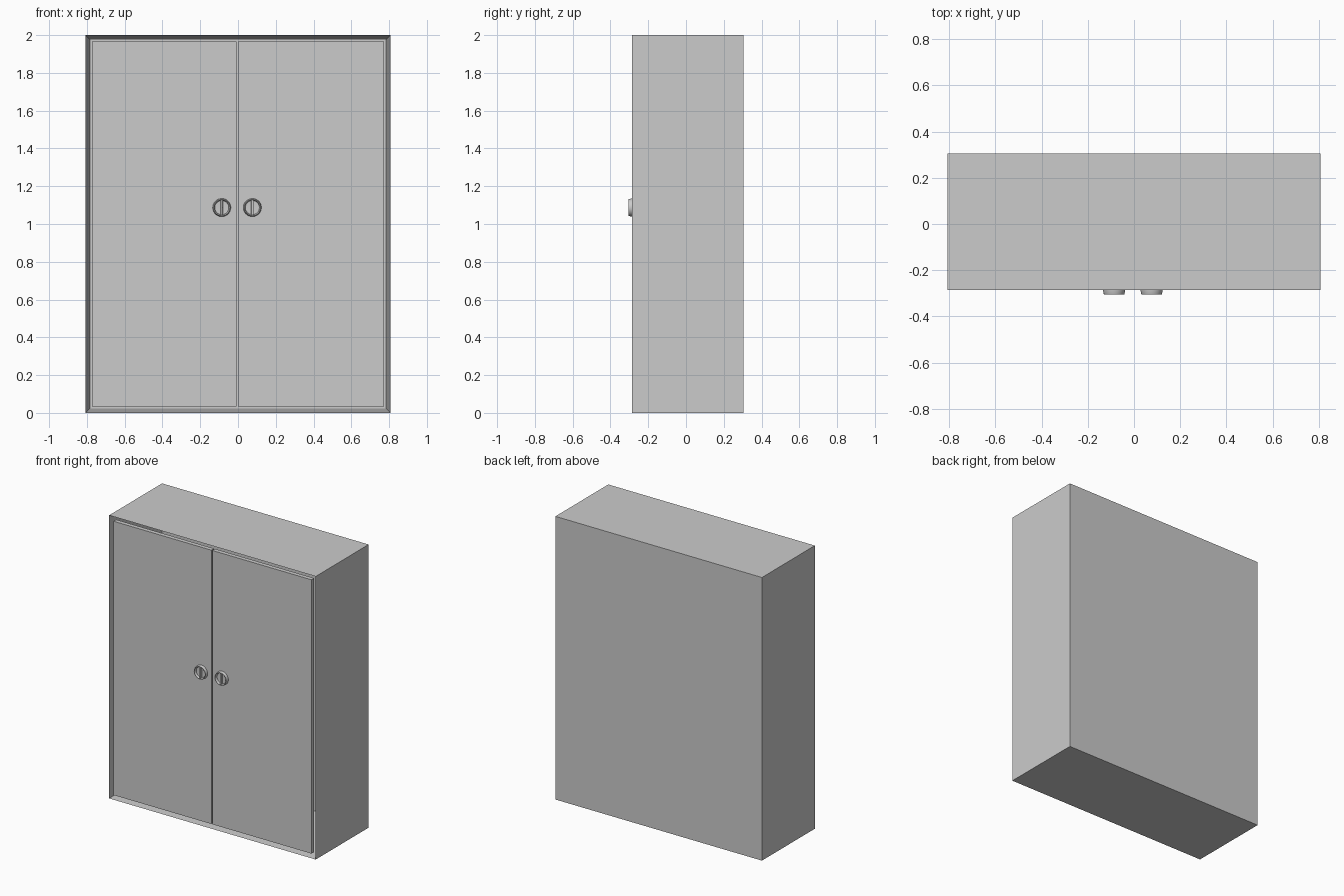
import bpy, bmesh, math

if "Cube" in bpy.data.objects:
    bpy.data.objects.remove(bpy.data.objects["Cube"])

W, FRONT, BACK, H = 0.807, -0.285, 0.305, 2.0   # half width, depth range, height
T = 0.033                                       # panel thickness
GAP_X, GAP = -0.005, 0.004                      # door split position, half width


def box(name, x0, x1, y0, y1, z0, z1):
    bm = bmesh.new()
    bmesh.ops.create_cube(bm, size=1)
    for v in bm.verts:
        v.co.x = x1 if v.co.x > 0 else x0
        v.co.y = y1 if v.co.y > 0 else y0
        v.co.z = z1 if v.co.z > 0 else z0
    return finish(name, bm)


def finish(name, bm):
    bmesh.ops.recalc_face_normals(bm, faces=bm.faces)
    me = bpy.data.meshes.new(name)
    bm.to_mesh(me)
    bm.free()
    ob = bpy.data.objects.new(name, me)
    bpy.context.collection.objects.link(ob)
    return ob


# Carcass: one box with the front opened into a hollow interior
body = box("wardrobe_body", -W, W, FRONT, BACK, 0, H)
bm = bmesh.new()
bm.from_mesh(body.data)
front = [f for f in bm.faces if f.normal.y < -0.5]
bmesh.ops.inset_region(bm, faces=front, thickness=T)
bmesh.ops.translate(bm, verts=front[0].verts, vec=(0, BACK - FRONT - T, 0))
bm.to_mesh(body.data)
bm.free()

# Doors sit flush in the opening
box("left_door", -W + T, GAP_X - GAP, FRONT, FRONT + 0.03, T, H - T)
box("right_door", GAP_X + GAP, W - T, FRONT, FRONT + 0.03, T, H - T)

# Round dished pulls: lathed rim (radius, distance from door) with a vertical bar
PROFILE = [(0.048, 0), (0.0475, 0.004), (0.045, 0.017), (0.044, 0.0195),
           (0.0425, 0.02), (0.0405, 0.0185), (0.039, 0.014), (0.037, 0.004), (0, 0.002)]
KNOB_Z = 1.087


def pull(name, cx):
    bm = bmesh.new()
    vs = [bm.verts.new((r, -d, 0)) for r, d in PROFILE]
    es = [bm.edges.new(p) for p in zip(vs, vs[1:])]
    bmesh.ops.spin(bm, geom=vs + es, cent=(0, 0, 0), axis=(0, 1, 0),
                   angle=math.tau, steps=40)
    bmesh.ops.remove_doubles(bm, verts=bm.verts, dist=1e-5)
    ob = finish(name, bm)
    if sum(p.normal.y * p.area for p in ob.data.polygons) > 0:
        ob.data.flip_normals()
    ob.location = (cx, FRONT, KNOB_Z)
    bpy.ops.object.select_all(action='DESELECT')
    ob.select_set(True)
    bpy.context.view_layer.objects.active = ob
    bpy.ops.object.shade_smooth_by_angle(angle=math.radians(40))


for side, s in (("left", -1), ("right", 1)):
    cx = GAP_X + s * 0.081
    pull(side + "_pull", cx)
    bar = box(side + "_pull_bar", cx - 0.006, cx + 0.006, FRONT - 0.018, FRONT,
              KNOB_Z - 0.04, KNOB_Z + 0.04)
    bev = bar.modifiers.new("soft_edges", 'BEVEL')
    bev.width, bev.segments = 0.003, 2
